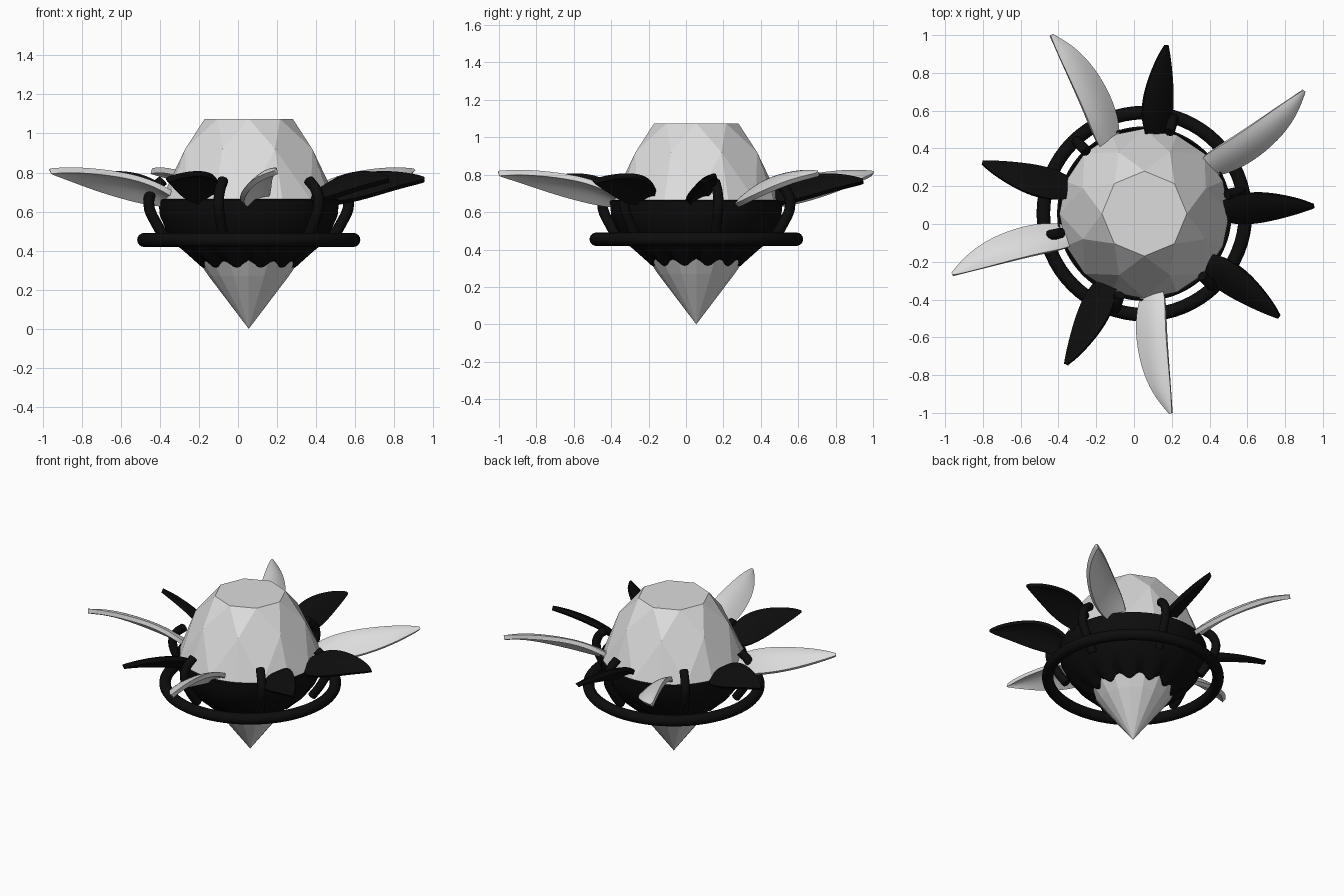
import bpy, bmesh
from math import sin, cos, pi, radians
from mathutils import Vector

if "Cube" in bpy.data.objects:
    bpy.data.objects.remove(bpy.data.objects["Cube"])

CENTRE = Vector((0.055, 0.055, 0))


def material(name, value):
    mat = bpy.data.materials.new(name)
    mat.use_nodes = True
    mat.diffuse_color = (value, value, value, 1)
    mat.node_tree.nodes["Principled BSDF"].inputs["Base Color"].default_value = (value, value, value, 1)
    return mat


white = material("pale grey", 0.72)
black = material("near black", 0.004)


def polar(r, angle, z):
    return Vector((r * cos(angle), r * sin(angle), z)) + CENTRE


def smooth(obj, angle=40):
    bpy.ops.object.select_all(action='DESELECT')
    bpy.context.view_layer.objects.active = obj
    obj.select_set(True)
    bpy.ops.object.shade_smooth_by_angle(angle=radians(angle))


def finish(bm, name, mat):
    bmesh.ops.recalc_face_normals(bm, faces=bm.faces)
    mesh = bpy.data.meshes.new(name)
    bm.to_mesh(mesh)
    bm.free()
    mesh.materials.append(mat)
    obj = bpy.data.objects.new(name, mesh)
    bpy.context.collection.objects.link(obj)
    return obj


def ring(bm, count, r, z, offset=0):
    return [bm.verts.new(polar(r, 2 * pi * (i + offset) / count, z)) for i in range(count)]


# Faceted gem: table, star facets, kites, girdle and pointed pavilion
bm = bmesh.new()
table = ring(bm, 8, 0.225, 1.075)
crown = ring(bm, 8, 0.352, 0.92, 0.5)
girdle = ring(bm, 16, 0.45, 0.66)
belt = ring(bm, 16, 0.45, 0.63)
lower = ring(bm, 16, 0.205, 0.27)
tip = bm.verts.new(CENTRE)
bm.faces.new(table)
for i in range(8):
    j, g = (i + 1) % 8, 2 * i
    bm.faces.new((table[i], crown[i], table[j]))
    bm.faces.new((table[i], crown[i - 1], girdle[g], crown[i]))
    bm.faces.new((crown[i], girdle[g], girdle[g + 1]))
    bm.faces.new((crown[i], girdle[g + 1], girdle[(g + 2) % 16]))
for i in range(16):
    j = (i + 1) % 16
    bm.faces.new((girdle[i], belt[i], belt[j], girdle[j]))
    bm.faces.new((belt[i], lower[i], lower[j], belt[j]))
    bm.faces.new((lower[i], tip, lower[j]))
finish(bm, "gem", white)

# Cup around the lower gem, with a scalloped bottom edge
bm = bmesh.new()
STEPS = 96
rows = [ring(bm, STEPS, r, z) for r, z in
        ((0.452, 0.665), (0.462, 0.66), (0.455, 0.58), (0.42, 0.5), (0.36, 0.42), (0.25, 0.33), (0.235, 0.33))]
for row in rows[-2:]:
    for i, v in enumerate(row):
        wave = 0.012 * cos(12 * 2 * pi * i / STEPS)
        v.co.z += wave
        v.co += (v.co - CENTRE).normalized() * wave * 0.5
for a, b in zip(rows, rows[1:]):
    for i in range(STEPS):
        j = (i + 1) % STEPS
        bm.faces.new((a[i], b[i], b[j], a[j]))
smooth(finish(bm, "cup", black))

# Floating round hoop
bpy.ops.mesh.primitive_torus_add(major_segments=64, minor_segments=16, major_radius=0.535,
                                 minor_radius=0.036, location=CENTRE + Vector((0, 0, 0.455)))
hoop = bpy.context.object
hoop.name = "hoop"
hoop.data.materials.append(black)
smooth(hoop, 60)


# Curved prongs that grip the girdle
def prong(index, angle):
    curve = bpy.data.curves.new("prong", 'CURVE')
    curve.dimensions = '3D'
    curve.bevel_depth = 0.028
    curve.bevel_resolution = 3
    curve.use_fill_caps = True
    path = ((0.42, 0.44), (0.48, 0.53), (0.525, 0.64), (0.505, 0.71), (0.45, 0.76))
    spline = curve.splines.new('BEZIER')
    spline.bezier_points.add(len(path) - 1)
    for p, (r, z) in zip(spline.bezier_points, path):
        p.co = polar(r, angle, z)
        p.handle_left_type = p.handle_right_type = 'AUTO'
    spline.resolution_u = 5
    curve.materials.append(black)
    obj = bpy.data.objects.new(f"prong_{index}", curve)
    bpy.context.collection.objects.link(obj)


for k in range(6):
    prong(k + 1, radians(13 + 60 * k))


# Leaf-shaped petals; each row is radius, low edge (side, z), high edge (side, z)
LONG = ((0.41, -0.06, 0.63, 0.05, 0.68), (0.5, -0.1, 0.64, 0.045, 0.735),
        (0.63, -0.125, 0.67, 0.03, 0.78), (0.8, -0.12, 0.72, 0.02, 0.805),
        (0.95, -0.08, 0.77, 0.012, 0.815), (1.066, -0.005, 0.8, 0.003, 0.808))
SHORT = ((0.41, -0.05, 0.64, 0.05, 0.69), (0.5, -0.075, 0.65, 0.08, 0.765),
         (0.62, -0.07, 0.68, 0.085, 0.795), (0.75, -0.045, 0.72, 0.06, 0.795),
         (0.85, -0.02, 0.745, 0.03, 0.78), (0.9, -0.003, 0.757, 0.003, 0.765))


def petal(name, rows, angle, mat):
    bm = bmesh.new()
    side = Vector((-sin(angle), cos(angle), 0))
    grid = []
    for r, low, z_low, high, z_high in rows:
        line = []
        for k in range(4):
            f = k / 3
            bulge = 0.16 * (high - low) * f * (1 - f) * 4
            z = z_low + (z_high - z_low) * f + bulge
            line.append(bm.verts.new(polar(r, angle, z) + side * (low + (high - low) * f)))
        grid.append(line)
    for a, b in zip(grid, grid[1:]):
        for k in range(3):
            bm.faces.new((a[k], b[k], b[k + 1], a[k + 1]))
    obj = finish(bm, name, mat)
    smooth(obj, 60)
    sub = obj.modifiers.new("Soft outline", 'SUBSURF')
    sub.levels = sub.render_levels = 2
    thick = obj.modifiers.new("Thickness", 'SOLIDIFY')
    thick.thickness = 0.028
    thick.offset = 0
    split = obj.modifiers.new("Crisp rim", 'EDGE_SPLIT')
    split.split_angle = radians(50)


for k in range(4):
    petal(f"pale_petal_{k + 1}", LONG, radians(37.8 + 80 * k), white)
for k in range(5):
    petal(f"dark_petal_{k + 1}", SHORT, radians(2.7 + 80 * k), black)
